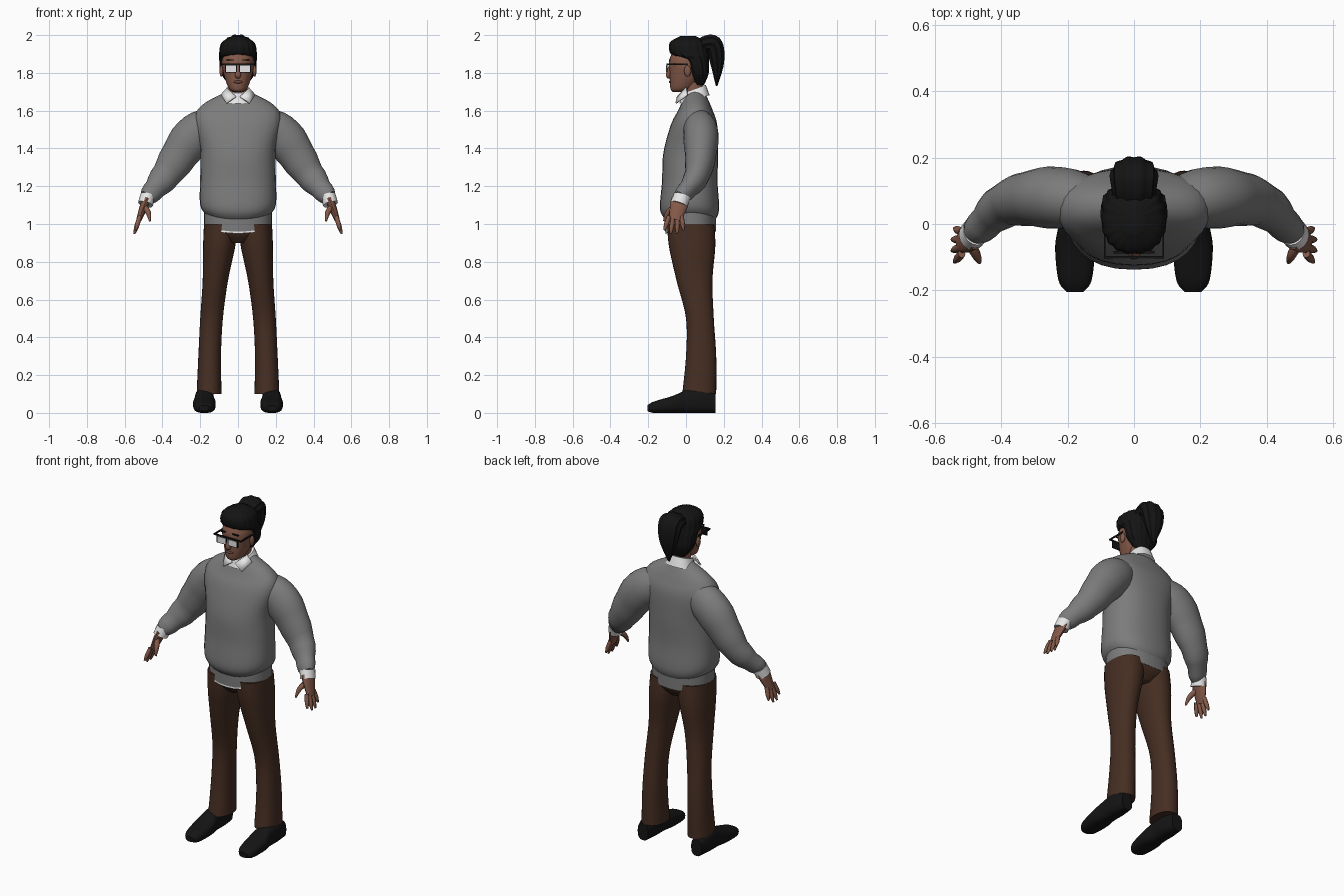
import bpy, bmesh, math
from mathutils import Vector

default_cube = bpy.data.objects.get("Cube")
if default_cube:
    bpy.data.objects.remove(default_cube, do_unlink=True)


def material(name, red, green, blue):
    mat = bpy.data.materials.new(name)
    mat.use_nodes = True
    colour = (red, green, blue, 1)
    mat.diffuse_color = colour
    mat.node_tree.nodes["Principled BSDF"].inputs["Base Color"].default_value = colour
    return mat


WOOL = material("grey wool", .2, .2, .2)
COTTON = material("white cotton", .8, .8, .8)
CLOTH = material("brown cloth", .06, .027, .016)
SKIN = material("skin", .23, .1, .065)
BLACK = material("black", .007, .007, .007)
LIP = material("lips", .15, .06, .045)
ACROSS = Vector((1, 0, 0))
FORWARD = Vector((0, 1, 0))


def finish(name, bm, mat, mirror):
    bmesh.ops.recalc_face_normals(bm, faces=bm.faces)
    mesh = bpy.data.meshes.new(name)
    bm.to_mesh(mesh)
    bm.free()
    mesh.materials.append(mat)
    part = bpy.data.objects.new(name, mesh)
    bpy.context.collection.objects.link(part)
    bpy.ops.object.select_all(action="DESELECT")
    part.select_set(True)
    bpy.context.view_layer.objects.active = part
    bpy.ops.object.shade_smooth_by_angle(angle=math.radians(45))
    if mirror:
        part.modifiers.new("mirror", "MIRROR").use_mirror_merge = False
    return part


def spline(t, a, b, c, d):
    return b + t / 2 * (c - a + t * (2 * a - 5 * b + 4 * c - d + t * (3 * (b - c) + d - a)))


def resample(rows, steps=6):
    """Smooth curve through every column of the rows."""
    result = []
    last = len(rows) - 1
    for i in range(last):
        near = [rows[min(max(i + k, 0), last)] for k in (-1, 0, 1, 2)]
        for step in range(steps):
            result.append([spline(step / steps, *column) for column in zip(*near)])
    return result + [rows[last]]


def oval(sides, power=2, groove=0):
    """Unit superellipse, with grooves around it if wanted."""
    for i in range(sides):
        angle = math.tau * i / sides
        c, s = math.cos(angle), math.sin(angle)
        k = 1 + groove * math.cos(angle * sides / 4)
        yield (k * math.copysign(abs(c) ** (2 / power), c),
               k * math.copysign(abs(s) ** (2 / power), s))


def skin_rings(name, rings, mat, mirror):
    bm = bmesh.new()
    loops = [[bm.verts.new(point) for point in ring] for ring in rings]
    for low, high in zip(loops, loops[1:]):
        for i in range(len(low)):
            bm.faces.new((low[i - 1], low[i], high[i], high[i - 1]))
    bm.faces.new(loops[0])
    bm.faces.new(loops[-1])
    finish(name, bm, mat, mirror)


def stack(name, rows, mat, mirror=False, centre=0, power=2.3, dip=0, tilt=0,
          groove=0, sides=28, lengthwise=False):
    """Rows: level, near edge, far edge, half width, optional centre offset."""
    rings = []
    for level, near, far, half, *offset in resample(rows):
        middle = centre + sum(offset)
        ring = []
        for u, v in oval(sides, power, groove):
            x = middle + u * half
            across = (near + far) / 2 + v * (far - near) / 2
            if lengthwise:
                ring.append((x, level, across))
            else:
                ring.append((x, across, level - dip * v * v + tilt * v))
        rings.append(ring)
    skin_rings(name, rings, mat, mirror)


def tube(name, path, mat, side, mirror=False, flat=1, fold=0, groove=0, sides=16):
    """Path: x, y, z, radius; flat widens the tube along side."""
    path = resample(path)
    points = [Vector(row[:3]) for row in path]
    last = len(points) - 1
    rings = []
    for i, point in enumerate(points):
        along = (points[min(i + 1, last)] - points[max(i - 1, 0)]).normalized()
        wide = (side - along * side.dot(along)).normalized()
        thick = along.cross(wide)
        radius = path[i][3] + fold * i / last * math.sin(i * 2)
        rings.append([point + radius * (wide * c * flat + thick * s)
                      for c, s in oval(sides, groove=groove)])
    skin_rings(name, rings, mat, mirror)


def solid(name, place, size, mat, mirror=False, rounded=False):
    bm = bmesh.new()
    if rounded:
        bmesh.ops.create_uvsphere(bm, u_segments=16, v_segments=10, radius=.5)
    else:
        bmesh.ops.create_cube(bm, size=1)
    bmesh.ops.scale(bm, vec=size, verts=bm.verts)
    bmesh.ops.translate(bm, vec=place, verts=bm.verts)
    finish(name, bm, mat, mirror)


# Sweater body, hem and the shirt tail below it
stack("sweater_body", [
    (1.04, -.1, .15, .16), (1.1, -.137, .175, .2), (1.25, -.127, .167, .2),
    (1.4, -.12, .17, .2), (1.55, -.08, .165, .23), (1.63, -.04, .14, .19),
    (1.7, -.01, .11, .065)], WOOL, dip=.025)
stack("sweater_hem", [(1, -.11, .16, .18), (1.1, -.11, .16, .18)], WOOL, dip=.04)
stack("shirt_tail", [(1, -.11, .15, .178), (1.1, -.1, .15, .17)],
      COTTON, dip=.04, tilt=.01)

# Sleeves with soft folds, and cuffs
tube("sleeve", [(.12, .06, 1.53, .09), (.24, .08, 1.46, .11), (.38, .06, 1.26, .08),
                (.48, -.03, 1.14, .046)],
     WOOL, FORWARD, mirror=True, flat=.85, fold=.004, sides=24)
tube("shirt_cuff", [(.477, -.02, 1.15, .04), (.49, -.036, 1.105, .04)],
     COTTON, FORWARD, mirror=True, flat=1.15)

# Hands, with the fingers fanned out by rule
tube("palm", [(.484, -.03, 1.13, .022), (.5, -.04, 1.09, .021), (.525, -.057, 1.02, .014)],
     SKIN, FORWARD, mirror=True, flat=2.2)
for i, label in enumerate(("index", "middle", "ring", "little")):
    reach = math.sin(math.pi * (i + 1) / 5)
    root = Vector((.52, -.09 + .022 * i, 1.04))
    tip = Vector((.53 + .02 * reach, -.115 + .034 * i, 1 - .055 * reach))
    tube(label + "_finger", [(*root, .012), (*root.lerp(tip, .6), .012), (*tip, .005)],
         SKIN, FORWARD, mirror=True, sides=8)
tube("thumb", [(.497, -.055, 1.095, .016), (.475, -.095, 1.06, .014),
               (.466, -.117, 1.015, .005)], SKIN, FORWARD, mirror=True, sides=8)

# Trousers
stack("trouser_seat", [(.9, -.06, .11, .06), (.96, -.1, .155, .17), (1.06, -.1, .15, .175)],
      CLOTH)
stack("trouser_leg", [
    (1, -.1, .15, .09, .09), (.88, -.09, .155, .085, .1), (.7, -.05, .14, .067, .12),
    (.5, 0, .147, .06, .14), (.3, 0, .16, .06, .15), (.1, -.02, .16, .066, .153)],
      CLOTH, mirror=True, power=2.2)

# Shoes
stack("shoe", [
    (-.205, .01, .04, .025), (-.17, 0, .06, .05), (-.07, 0, .09, .06), (0, 0, .12, .05),
    (.08, 0, .13, .05), (.155, 0, .1, .035)],
      BLACK, mirror=True, centre=.178, power=2.7, lengthwise=True)

# Neck and collar
tube("neck", [(0, .06, 1.6, .052), (0, .03, 1.78, .05)], SKIN, ACROSS)
stack("collar_band", [(1.66, -.035, .125, .085), (1.715, -.015, .105, .06)],
      COTTON, tilt=.022)
bm = bmesh.new()
bm.faces.new([bm.verts.new(corner) for corner in (
    (.056, .005, 1.718), (.008, -.042, 1.672), (.06, -.05, 1.637), (.088, .01, 1.682))])
flap = finish("collar_flap", bm, COTTON, mirror=True)
flap.modifiers.new("thickness", "SOLIDIFY").thickness = .008

# Head and face
stack("head", [
    (1.7, -.07, -.01, .025), (1.72, -.083, .04, .05), (1.8, -.087, .1, .078),
    (1.87, -.088, .1, .084), (1.95, -.05, .08, .06)], SKIN, power=2.1)
tube("nose", [(0, -.08, 1.845, .008), (0, -.094, 1.79, .013), (0, -.083, 1.776, .008)],
     SKIN, ACROSS, flat=1.3)
solid("lips", (0, -.082, 1.752), (.05, .016, .016), LIP, rounded=True)
solid("ear", (.088, .008, 1.81), (.02, .036, .06), SKIN, mirror=True, rounded=True)
solid("eyebrow", (.042, -.085, 1.868), (.04, .008, .007), BLACK, mirror=True)

# Hair and ponytail
stack("hair", [
    (1.735, .045, .095, .045), (1.8, .01, .12, .09), (1.87, -.02, .12, .097),
    (1.9, -.08, .12, .098), (1.96, -.085, .105, .085), (1.995, -.03, .05, .03)],
      BLACK, groove=.025, sides=72)
tube("ponytail", [
    (0, .07, 1.93, .04), (0, .11, 1.955, .043), (0, .15, 1.945, .046),
    (0, .165, 1.85, .036), (0, .162, 1.73, .004)],
     BLACK, ACROSS, flat=1.5, groove=.06, sides=40)

# Glasses
solid("glasses_rim", (.038, -.1, 1.825), (.064, .006, .046), BLACK, mirror=True)
solid("glasses_lens", (.037, -.104, 1.823), (.053, .004, .034), COTTON, mirror=True)
solid("glasses_bar", (0, -.1, 1.846), (.18, .007, .008), BLACK)
solid("glasses_temple", (.088, -.045, 1.845), (.005, .11, .009), BLACK, mirror=True)
